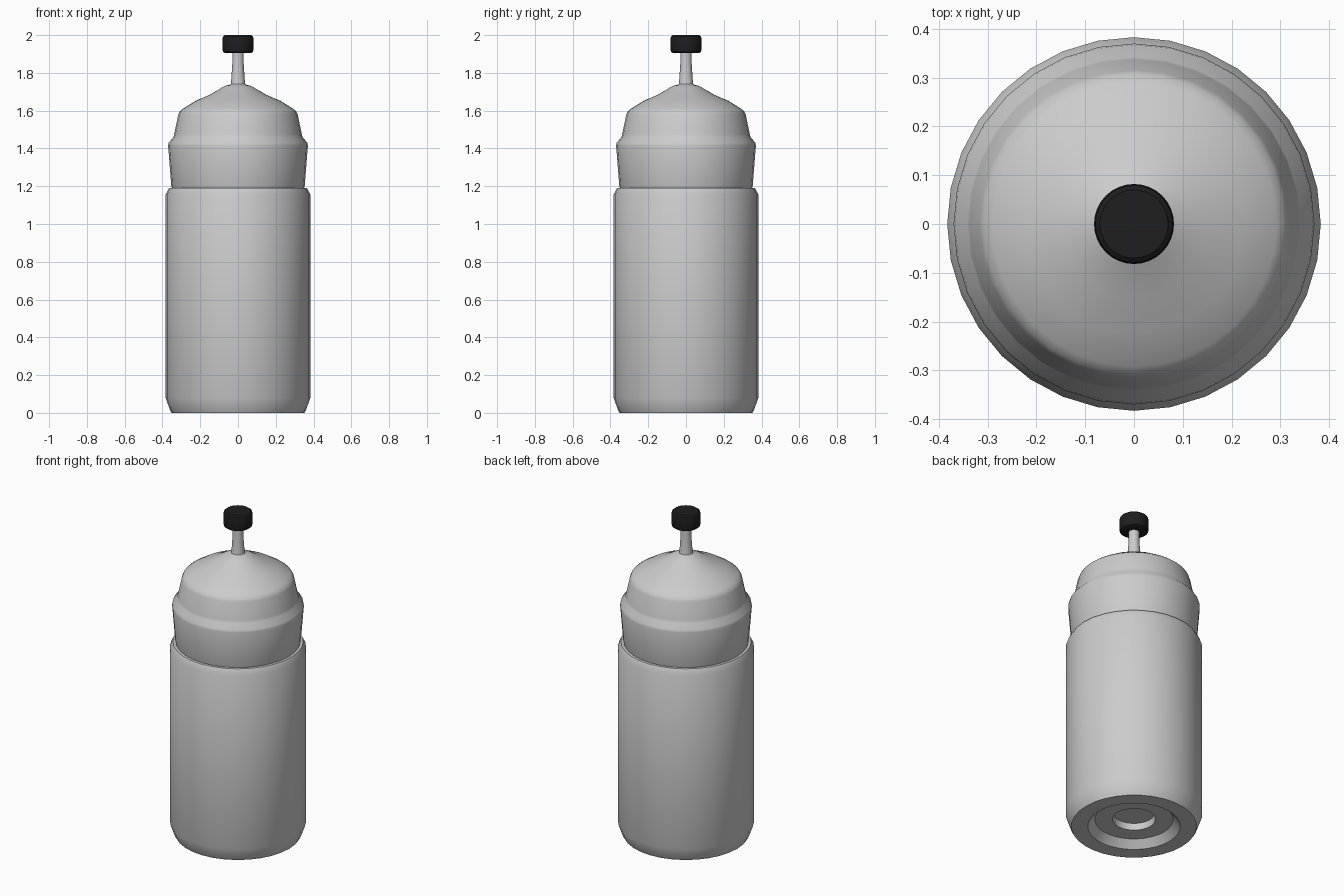
import bpy
import bmesh
import math
from mathutils import Vector

SIDES = 32

old = bpy.data.objects.get("Cube")
if old:
    bpy.data.objects.remove(old, do_unlink=True)


def material(name, value, rough=0.5):
    mat = bpy.data.materials.new(name)
    mat.use_nodes = True
    color = (value, value, value, 1)
    mat.diffuse_color = color
    shader = mat.node_tree.nodes["Principled BSDF"]
    shader.inputs["Base Color"].default_value = color
    shader.inputs["Roughness"].default_value = rough
    return mat


def lathe(name, profile, mat, angle=35):
    """Spin a (radius, height) profile around z; zero radius closes an end."""
    bm = bmesh.new()
    verts = [bm.verts.new((r, 0, z)) for r, z in profile]
    edges = [bm.edges.new(pair) for pair in zip(verts, verts[1:])]
    bmesh.ops.spin(bm, geom=verts + edges, cent=Vector(), axis=(0, 0, 1),
                   angle=math.tau, steps=SIDES, use_duplicate=False)
    bmesh.ops.remove_doubles(bm, verts=bm.verts[:], dist=0.0005)
    bmesh.ops.recalc_face_normals(bm, faces=bm.faces[:])
    mesh = bpy.data.meshes.new(name)
    bm.to_mesh(mesh)
    bm.free()
    mesh.materials.append(mat)
    obj = bpy.data.objects.new(name, mesh)
    bpy.context.collection.objects.link(obj)
    bpy.ops.object.select_all(action="DESELECT")
    obj.select_set(True)
    bpy.context.view_layer.objects.active = obj
    bpy.ops.object.shade_smooth_by_angle(angle=math.radians(angle))
    return obj


grey = material("light grey plastic", 0.6)
black = material("black rubber", 0.013)

# Bottle body with a stepped hollow underneath and a chamfered shoulder
lathe("bottle_body", [
    (0, 0.085), (0.115, 0.085), (0.12, 0.045), (0.22, 0.045), (0.26, 0),
    (0.352, 0), (0.362, 0.02), (0.383, 0.08), (0.383, 1.155),
    (0.366, 1.19), (0.35, 1.19)], grey)

# Flared collar, stepped shoulder and domed lid
lathe("lid", [
    (0.35, 1.19), (0.353, 1.2), (0.37, 1.415), (0.367, 1.43), (0.342, 1.46),
    (0.338, 1.475), (0.316, 1.58), (0.308, 1.597), (0.292, 1.61),
    (0.225, 1.652), (0.15, 1.684), (0.085, 1.722), (0.065, 1.732),
    (0.04, 1.738)], grey)

# Slim drinking spout
lathe("spout", [
    (0.048, 1.736), (0.038, 1.742), (0.036, 1.76), (0.03, 1.85),
    (0.03, 1.915)], grey)

# Rounded stopper
lathe("stopper", [
    (0, 1.905), (0.07, 1.905), (0.079, 1.911), (0.082, 1.922),
    (0.082, 1.982), (0.079, 1.993), (0.07, 2), (0, 2)], black)
